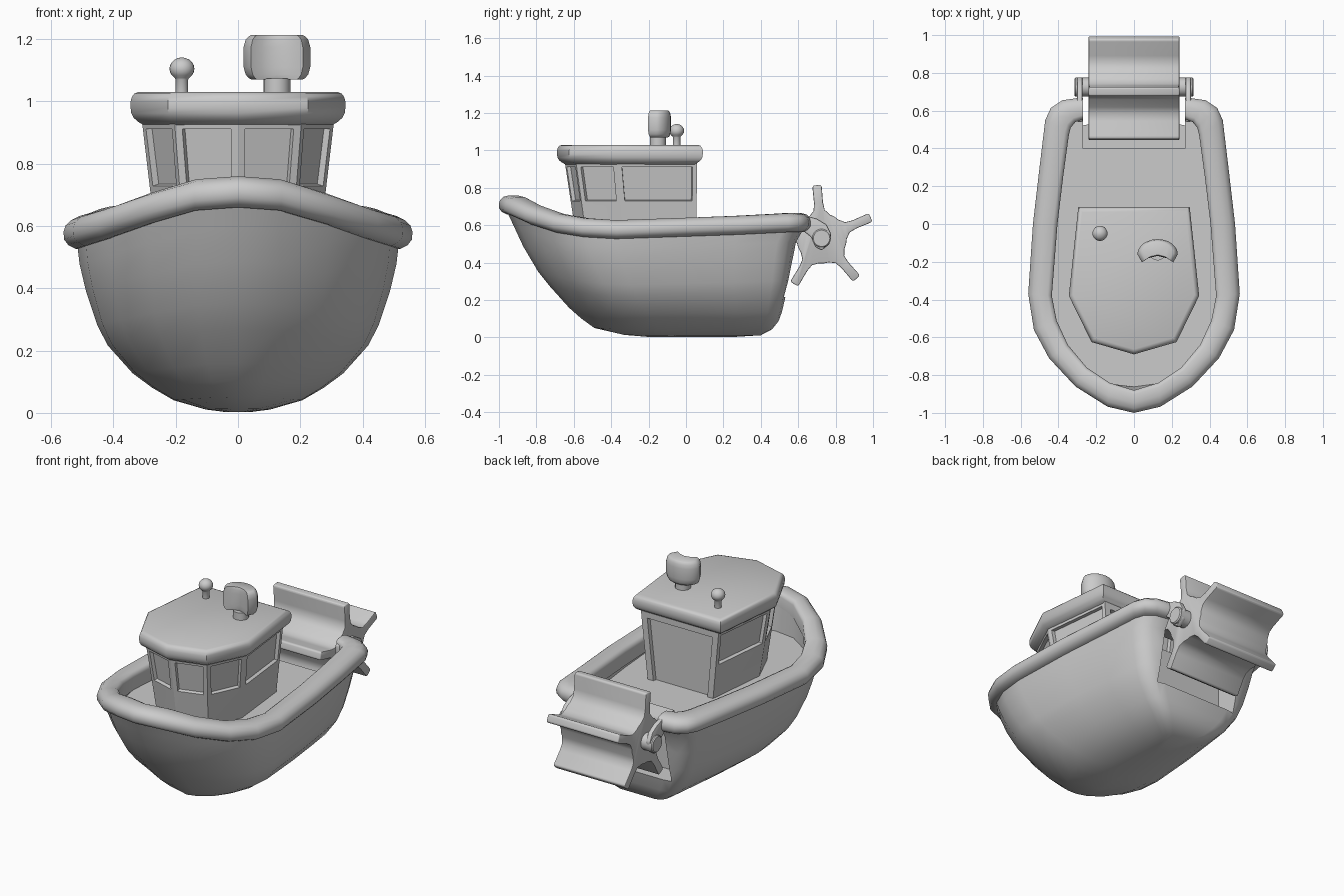
import bpy, bmesh, math
from mathutils import Vector

cube = bpy.data.objects.get("Cube")
if cube:
    bpy.data.objects.remove(cube, do_unlink=True)

GREY = (0.6, 0.6, 0.6, 1.0)
grey = bpy.data.materials.new("plain grey")
grey.use_nodes = True
grey.diffuse_color = GREY
bsdf = grey.node_tree.nodes["Principled BSDF"]
bsdf.inputs["Base Color"].default_value = GREY
bsdf.inputs["Roughness"].default_value = 0.6


def finish(name, bm, bevel=0.0, cutter=None, angle=40):
    """Turn a bmesh into an object, apply modifiers and shade it."""
    bmesh.ops.recalc_face_normals(bm, faces=bm.faces)
    mesh = bpy.data.meshes.new(name)
    bm.to_mesh(mesh)
    bm.free()
    ob = bpy.data.objects.new(name, mesh)
    bpy.context.collection.objects.link(ob)
    mesh.materials.append(grey)
    bpy.ops.object.select_all(action='DESELECT')
    ob.select_set(True)
    bpy.context.view_layer.objects.active = ob
    if bevel:
        m = ob.modifiers.new("bevel", 'BEVEL')
        m.width, m.segments = bevel, 2
        m.limit_method = 'ANGLE'
        m.angle_limit = math.radians(35)
        bpy.ops.object.modifier_apply(modifier=m.name)
    if cutter:
        m = ob.modifiers.new("cut", 'BOOLEAN')
        m.operation, m.solver, m.object = 'DIFFERENCE', 'EXACT', cutter
        bpy.ops.object.modifier_apply(modifier=m.name)
    bpy.ops.object.shade_smooth_by_angle(angle=math.radians(angle))
    return ob


def loft(rings, wrap=False):
    """Join rings of points into a skin, capped at both ends unless wrapped."""
    bm = bmesh.new()
    vs = [[bm.verts.new(p) for p in ring] for ring in rings]
    n = len(vs[0])
    for a, b in list(zip(vs, vs[1:])) + ([(vs[-1], vs[0])] if wrap else []):
        for i in range(n):
            bm.faces.new((a[i], a[(i + 1) % n], b[(i + 1) % n], b[i]))
    if not wrap:
        bm.faces.new(vs[0][::-1])
        bm.faces.new(vs[-1])
    return bm


def prism(name, pts, lo, hi, **kw):
    """Extrude a (y, z) outline along x."""
    return finish(name, loft([[(d, y, z) for y, z in pts] for d in (lo, hi)]), **kw)


def stack(name, pts, centre, levels):
    """Stack an (x, y) outline at (z, scale) levels, scaled about a centre."""
    cx, cy = centre
    rings = [[(cx + (x - cx) * s, cy + (y - cy) * s, z) for x, y in pts] for z, s in levels]
    return finish(name, loft(rings), angle=45)


def lathe(name, profile, centre, sides=20, axis='z'):
    """Revolve (radius, height) pairs about z or x."""
    rings = []
    for r, h in profile:
        ring = []
        for i in range(sides):
            t = 2 * math.pi * i / sides
            u, v = r * math.cos(t), r * math.sin(t)
            ring.append(Vector(centre) + Vector((u, v, h) if axis == 'z' else (h, u, v)))
        rings.append(ring)
    return finish(name, loft(rings))


def mirrored(half):
    """Complete a half outline whose first point lies on the centre line."""
    return half + [(-p[0],) + tuple(p[1:]) for p in half[:0:-1]]


# Plan outlines of the rail, bow to stern: outer (x, y, top z) and inner (x, y)
OUTER = mirrored([(0, -1.0, .76), (.14, -.967, .75), (.31, -.86, .705), (.45, -.71, .66),
                  (.53, -.56, .637), (.56, -.37, .627), (.535, 0, .64), (.50, .30, .65),
                  (.47, .55, .662), (.44, .615, .665), (.38, .655, .665), (.29, .668, .665)])
INNER = mirrored([(0, -.88), (.13, -.84), (.25, -.76), (.35, -.64), (.41, -.51), (.435, -.38),
                  (.405, 0), (.375, .25), (.345, .47), (.335, .51), (.31, .54), (.27, .555)])
DECK = .525


def rail_ring(a, dz):
    """Ring a fraction a of the way from inner to outer edge, dz from the rail top."""
    return [Vector((i[0] + a * (o[0] - i[0]), i[1] + a * (o[1] - i[1]), o[2] + dz))
            for o, i in zip(OUTER, INNER)]


# Cutter for the paddle wheel well in the stern
well = prism("well_cutter", [(.40, .215), (.90, .215), (.90, 1.2), (.40, 1.2)], -.27, .27)
well.hide_render = True

# Hull: (height fraction, bow y, stern y, width scale) for each level
LEVELS = [(.004, -.2, .25, .07), (.02, -.33, .40, .20), (.075, -.49, .46, .40),
          (.15, -.56, .495, .535), (.235, -.625, .513, .655), (.4, -.725, .535, .81),
          (.52, -.79, .55, .875), (.72, -.87, .57, .945), (.88, -.92, .588, .985)]
top = rail_ring(.65, -.085)
bow, stern = min(p.y for p in top), max(p.y for p in top)
rings = []
for f, yb, ys, sx in LEVELS:
    ring = []
    for p in top:
        # the bow gets blunter toward the keel
        blunt = 1 + .14 * (1 - f) * max(0, min(1, (-.37 - p.y) / .55))
        ring.append((p.x * sx * blunt, yb + (p.y - bow) / (stern - bow) * (ys - yb), p.z * f))
    rings.append(ring)
deck = [(p.x, max(p.y, -.862), DECK) for p in rail_ring(.03, 0)]
rings += [top, rail_ring(.04, -.05), deck]
finish("hull", loft(rings), cutter=well)

# Rounded rail along the top of the hull
SECTION = [(0, -.10), (0, -.025), (.05, -.008), (.18, 0), (.55, 0), (.8, -.008),
           (.95, -.025), (1, -.045), (.99, -.07), (.88, -.088), (.7, -.10)]
finish("rail", loft([rail_ring(a, dz) for a, dz in SECTION], wrap=True), cutter=well, angle=50)
bpy.data.objects.remove(well, do_unlink=True)

# Cabin walls, leaning outward toward the roof, with recessed windows and doorway
WALL = mirrored([(0, -.65), (.205, -.59), (.31, -.37), (.262, .06)])
rings = []
for z in (.48, .705, .935, .96):
    t = (.95 - z) / .47
    rings.append([(x * (1 - .18 * t), y * (1 - .11 * t), z) for x, y in WALL])
bm = loft(rings)
bmesh.ops.recalc_face_normals(bm, faces=bm.faces)
windows, door = [], []
for f in bm.faces:
    c = f.calc_center_median()
    if abs(f.normal.z) > .9 or c.z > .94:
        continue
    if f.normal.y > .9:
        door.append(f)
    elif c.z > .70:
        windows.append(f)
# first a flat frame, then the recess
for thickness, depth in ((.024, 0), (.003, -.02)):
    bmesh.ops.inset_individual(bm, faces=windows, thickness=thickness, depth=depth,
                               use_even_offset=True)
for thickness, depth in ((.038, 0), (.003, -.022)):
    bmesh.ops.inset_region(bm, faces=door, thickness=thickness, depth=depth,
                           use_boundary=True, use_even_offset=True)
finish("cabin", bm, angle=25)

# Roof slab with rounded edges
ROOF = mirrored([(0, -.69), (.225, -.625), (.345, -.38), (.295, .09)])
stack("cabin_roof", ROOF, (0, -.3),
      [(.925, .885), (.935, .93), (.947, .97), (.962, .993), (.98, 1), (1.0, 1),
       (1.015, .987), (1.025, .965), (1.03, .93)])

# Small beacon ball on a stem
ball = [(.04 * math.sin(t), .075 - .036 * math.cos(t))
        for t in (math.pi * k / 10 for k in range(2, 10))] + [(.004, .111)]
lathe("beacon", [(.02, -.01), (.02, .04)] + ball, (-.18, -.05, 1.03))

# Lamp: rounded crescent head on a short post
lathe("lamp_post", [(.043, -.01), (.043, .044)], (.125, -.15, 1.03))
arc = [(.125 + .107 * math.cos(t), -.16 + .08 * math.sin(t))
       for t in (math.pi * k / 12 for k in range(13))]
front = [(.042, -.203), (.075, -.181), (.125, -.169), (.175, -.181), (.208, -.203)]
stack("lamp_head", arc + front, (.125, -.145),
      [(1.07, .76), (1.075, .85), (1.087, .94), (1.11, 1), (1.175, 1),
       (1.198, .94), (1.209, .85), (1.214, .76)])

# Paddle wheel: round hub with five filleted blades
AXLE_Y, AXLE_Z = .725, .53
BLADE = [(.109, -.079), (.122, -.056), (.15, -.030), (.19, -.024), (.277, -.025), (.285, -.018),
         (.285, .018), (.277, .025), (.19, .024), (.15, .030), (.122, .056)]
star = []
for k in range(5):
    a = math.radians(95 + 72 * k)
    for r, w in BLADE:
        star.append((AXLE_Y + r * math.cos(a) - w * math.sin(a),
                     AXLE_Z + r * math.sin(a) + w * math.cos(a)))
prism("paddle_wheel", star, -.24, .24, bevel=.006)

# Axle and the two arms that carry it
lathe("axle", [(.044, -.316), (.05, -.31), (.05, .31), (.044, .316)],
      (0, AXLE_Y, AXLE_Z), axis='x')
ARM = [(.54, .64), (.63, .655), (.70, .635), (.75, .605), (.776, .555), (.768, .50),
       (.725, .465), (.69, .485), (.67, .535), (.62, .575), (.54, .57)]
for side, name in ((1, "left_axle_arm"), (-1, "right_axle_arm")):
    lo, hi = sorted((side * .272, side * .302))
    prism(name, ARM, lo, hi, bevel=.008)
